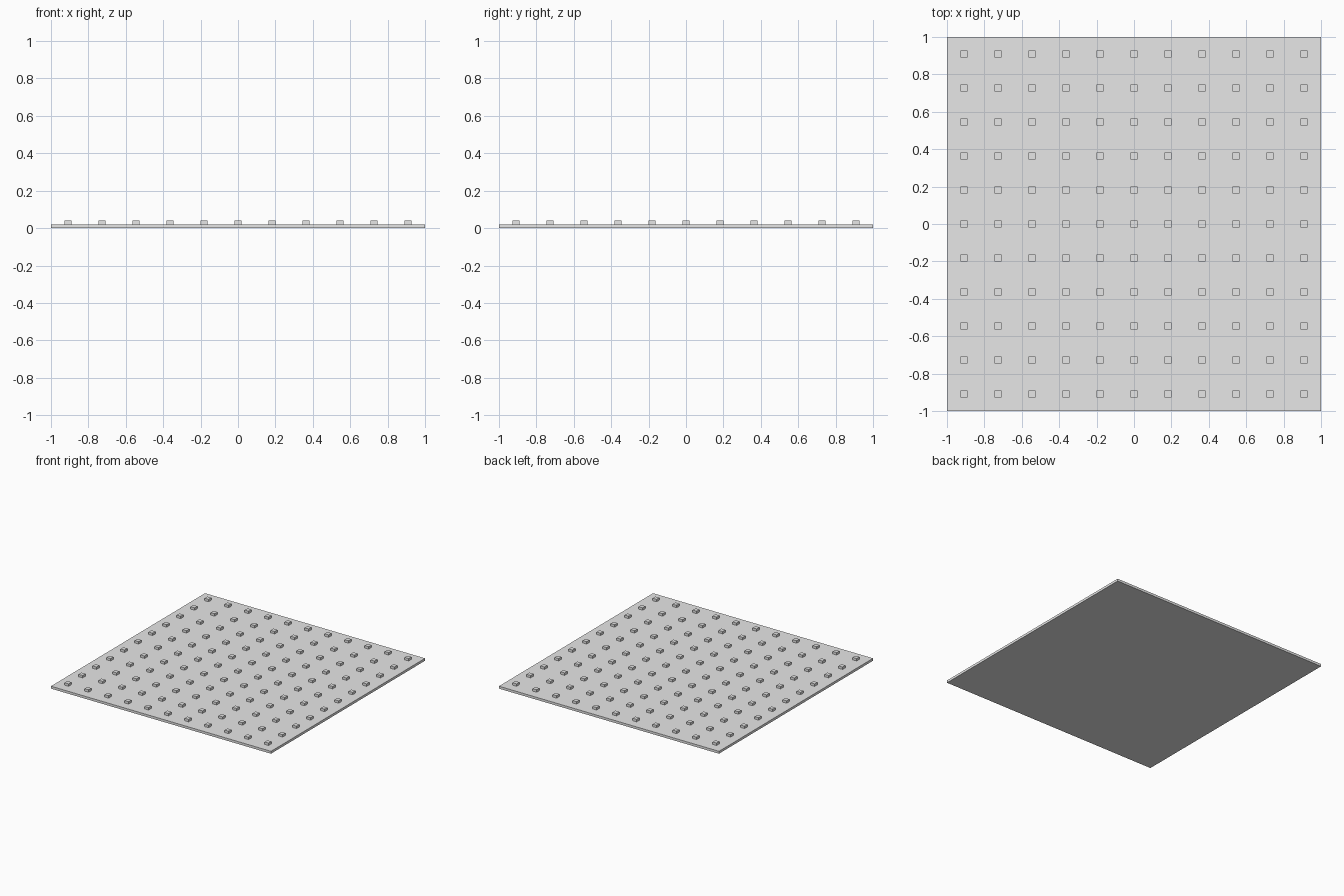
import bpy
import bmesh
from mathutils import Matrix, Vector

cube = bpy.data.objects.get("Cube")
if cube:
    bpy.data.objects.remove(cube, do_unlink=True)

COUNT = 11
PITCH = 2 / COUNT
PLATE_H = 0.02
STUD_W = 0.2 * PITCH
STUD_H = 0.02

# Single plain grey
grey = bpy.data.materials.new("light grey")
grey.use_nodes = True
colour = (0.8, 0.8, 0.8, 1)
grey.diffuse_color = colour
grey.node_tree.nodes["Principled BSDF"].inputs["Base Color"].default_value = colour


def add_box(bm, centre, size):
    matrix = Matrix.Translation(centre) @ Matrix.Diagonal((*size, 1))
    bmesh.ops.create_cube(bm, size=1, matrix=matrix)


def make_object(name, boxes):
    bm = bmesh.new()
    for centre, size in boxes:
        add_box(bm, Vector(centre), size)
    mesh = bpy.data.meshes.new(name)
    bm.to_mesh(mesh)
    bm.free()
    mesh.materials.append(grey)
    obj = bpy.data.objects.new(name, mesh)
    bpy.context.collection.objects.link(obj)
    return obj


# Flat square base
make_object("base_plate", [((0, 0, PLATE_H / 2), (2, 2, PLATE_H))])

# Even grid of square studs, one at the middle of each cell
steps = [(i - (COUNT - 1) / 2) * PITCH for i in range(COUNT)]
make_object("studs", [((x, y, PLATE_H + STUD_H / 2), (STUD_W, STUD_W, STUD_H))
                      for x in steps for y in steps])
